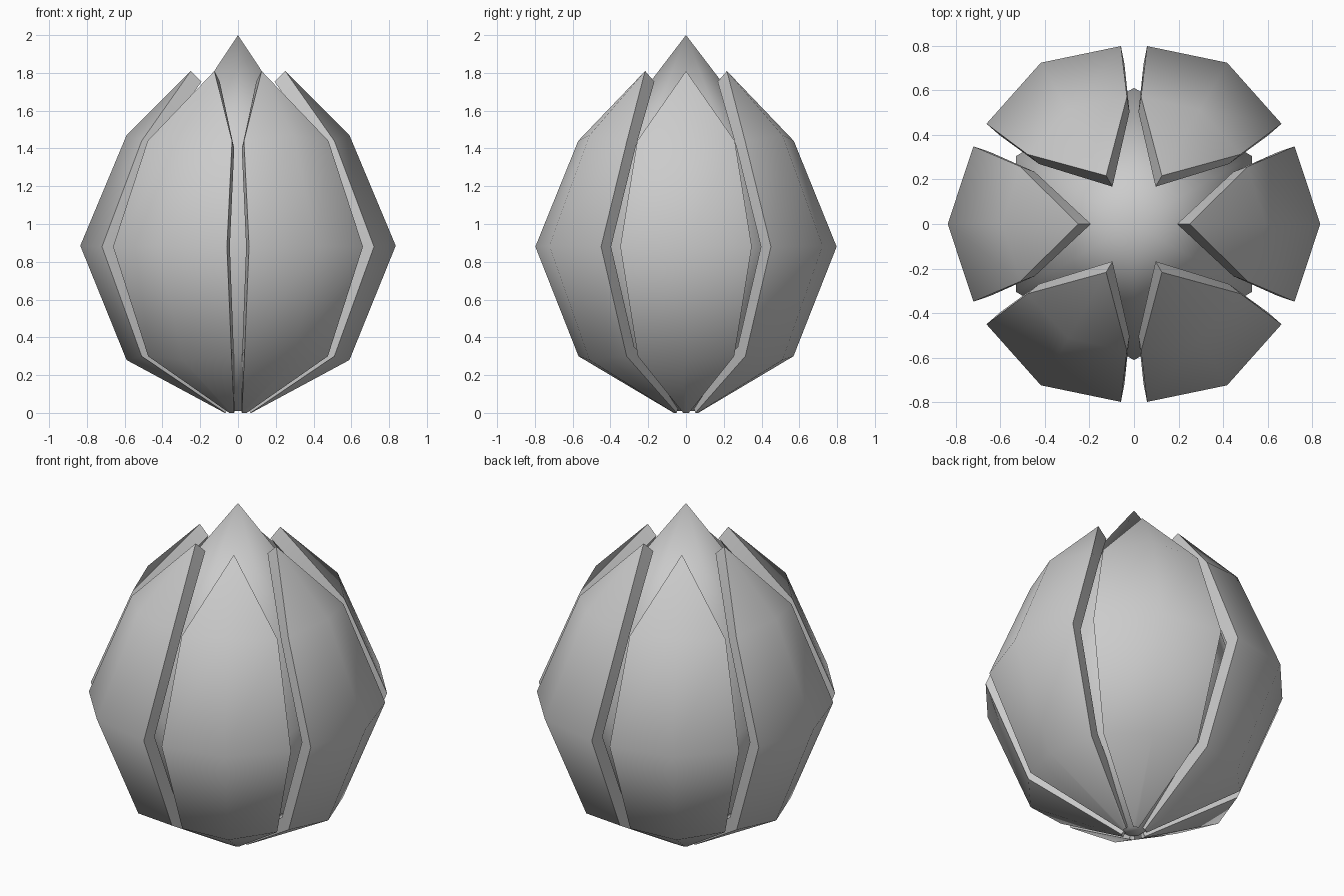
import bpy, bmesh
from math import radians, cos, sin

if "Cube" in bpy.data.objects:
    bpy.data.objects.remove(bpy.data.objects["Cube"])


def make_object(name, bm):
    bmesh.ops.recalc_face_normals(bm, faces=bm.faces)
    mesh = bpy.data.meshes.new(name)
    bm.to_mesh(mesh)
    bm.free()
    ob = bpy.data.objects.new(name, mesh)
    bpy.context.collection.objects.link(ob)
    bpy.ops.object.select_all(action='DESELECT')
    ob.select_set(True)
    bpy.context.view_layer.objects.active = ob
    return ob


# Inner bud: six-sided lathe closing to a point
def inner_bud():
    profile = [(0.05, 0.01), (0.42, 0.30), (0.61, 0.88), (0.42, 1.45)]
    bm = bmesh.new()
    rings = [[bm.verts.new((r * cos(radians(30 + 60 * k)), r * sin(radians(30 + 60 * k)), z))
              for k in range(6)] for r, z in profile]
    tip = bm.verts.new((0, 0, 2))
    bm.faces.new(rings[0])
    for a, b in zip(rings, rings[1:]):
        for k in range(6):
            bm.faces.new((a[k], a[k - 1], b[k - 1], b[k]))
    for k in range(6):
        bm.faces.new((rings[-1][k], rings[-1][k - 1], tip))
    ob = make_object("inner_bud", bm)
    bpy.ops.object.shade_smooth_by_angle(angle=radians(65))
    return ob


# Outer petal: curved leaf, thickened inwards
def outer_petal(index):
    # middle radius, middle z, edge x, edge half width, edge z
    rows = [(0.07, 0.0, 0.066, 0.015, 0.0),
            (0.59, 0.28, 0.51, 0.255, 0.30),
            (0.835, 0.885, 0.72, 0.348, 0.88),
            (0.59, 1.47, 0.51, 0.258, 1.44)]
    bm = bmesh.new()
    grid = [[bm.verts.new(p) for p in ((ex, -w, ez), (r, 0, z), (ex, w, ez))]
            for r, z, ex, w, ez in rows]
    tip = bm.verts.new((0.25, 0, 1.81))
    for a, b in zip(grid, grid[1:]):
        for c in (0, 1):
            bm.faces.new((a[c], a[c + 1], b[c + 1], b[c]))
    for c in (0, 1):
        bm.faces.new((grid[-1][c], grid[-1][c + 1], tip))
    bm.normal_update()
    ob = make_object(f"outer_petal_{index + 1}", bm)
    # make sure the faces point away from the bud
    if ob.data.polygons[2].normal.x < 0:
        ob.data.flip_normals()
    mod = ob.modifiers.new("thickness", 'SOLIDIFY')
    mod.thickness = 0.08
    mod.offset = -1
    bpy.ops.object.modifier_apply(modifier=mod.name)
    bpy.ops.object.shade_smooth_by_angle(angle=radians(60))
    ob.rotation_euler.z = radians(60 * index)
    return ob


inner_bud()
for i in range(6):
    outer_petal(i)
